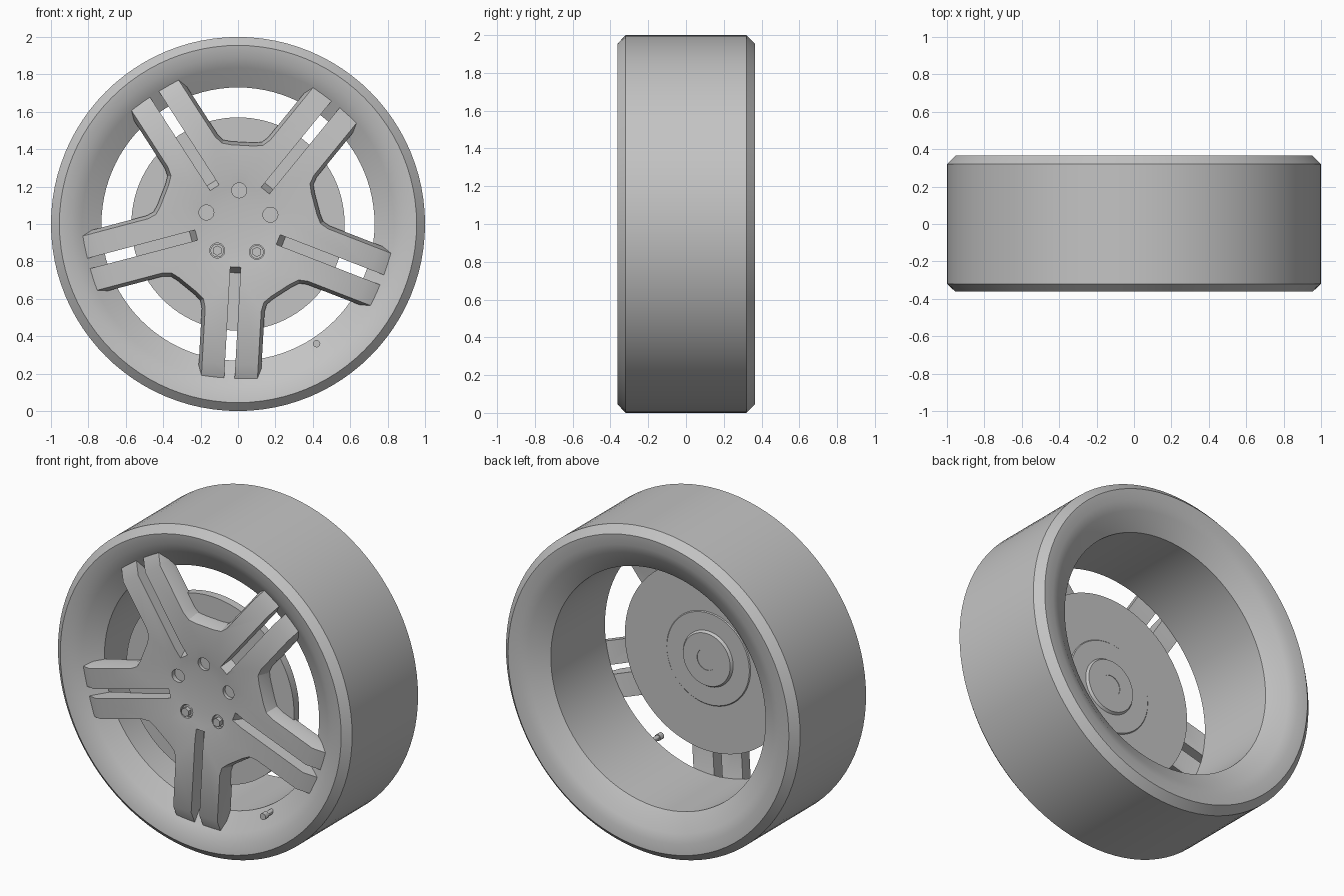
import bpy, bmesh, math
from mathutils import Matrix

if "Cube" in bpy.data.objects:
    bpy.data.objects.remove(bpy.data.objects["Cube"])

grey = bpy.data.materials.new("plain_grey")
grey.use_nodes = True
grey.diffuse_color = (0.55, 0.55, 0.55, 1)
grey.node_tree.nodes["Principled BSDF"].inputs["Base Color"].default_value = grey.diffuse_color


def finish(name, bm):
    """Turn a bmesh into a named grey object."""
    bmesh.ops.remove_doubles(bm, verts=bm.verts, dist=1e-5)
    bmesh.ops.recalc_face_normals(bm, faces=bm.faces)
    mesh = bpy.data.meshes.new(name)
    bm.to_mesh(mesh)
    bm.free()
    mesh.materials.append(grey)
    obj = bpy.data.objects.new(name, mesh)
    bpy.context.collection.objects.link(obj)
    return obj


def lathe(name, profile, steps=96):
    """Spin a closed (radius, y) profile around the axle."""
    bm = bmesh.new()
    rings = []
    for i in range(steps):
        a = math.tau * i / steps
        rings.append([bm.verts.new((r * math.cos(a), y, 1 + r * math.sin(a))) for r, y in profile])
    n = len(profile)
    for i in range(steps):
        p, q = rings[i], rings[(i + 1) % steps]
        for j in range(n):
            k = (j + 1) % n
            if profile[j][0] or profile[k][0]:
                bm.faces.new((p[j], p[k], q[k], q[j]))
    bmesh.ops.dissolve_degenerate(bm, dist=1e-6, edges=bm.edges)
    return finish(name, bm)


def rod(name, x, z, radius, y0, y1, sides=24):
    """Cylinder along y."""
    bm = bmesh.new()
    m = Matrix.Translation((x, (y0 + y1) / 2, z)) @ Matrix.Rotation(math.pi / 2, 4, "X")
    bmesh.ops.create_cone(bm, cap_ends=True, segments=sides, radius1=radius, radius2=radius,
                          depth=y1 - y0, matrix=m)
    return finish(name, bm)


def polar(a, u, w, y):
    """Point u along and w across the spoke at angle a."""
    return (u * math.cos(a) - w * math.sin(a), y, 1 + u * math.sin(a) + w * math.cos(a))


def slot_cutter(a, half_width):
    """Long box along a spoke, with a sloping inner end."""
    bm = bmesh.new()
    side = [(0.2, -0.42), (0.9, -0.42), (0.9, -0.2), (0.29, -0.2)]
    lo, hi = ([bm.verts.new(polar(a, u, w, y)) for u, y in side] for w in (-half_width, half_width))
    bm.faces.new(lo)
    bm.faces.new(hi)
    for i in range(4):
        k = (i + 1) % 4
        bm.faces.new((lo[i], lo[k], hi[k], hi[i]))
    return finish("slot_cutter", bm)


def cut(target, cutter):
    """Subtract the cutter and remove it."""
    mod = target.modifiers.new("cut", "BOOLEAN")
    mod.operation = "DIFFERENCE"
    mod.solver = "EXACT"
    mod.object = cutter
    bpy.context.view_layer.objects.active = target
    bpy.ops.object.modifier_apply(modifier=mod.name)
    bpy.data.objects.remove(cutter)


# Tyre and rim in one ring: tread, chamfers, side walls, lips and barrel
lathe("tyre_and_rim", [
    (1, -0.32), (1, 0.32), (0.955, 0.365), (0.89, 0.36), (0.835, 0.34), (0.73, 0.27),
    (0.73, -0.255), (0.835, -0.32), (0.89, -0.352), (0.955, -0.362)])

# Brake disc with its central hat
lathe("brake_disc", [
    (0, -0.27), (0.57, -0.27), (0.57, -0.22), (0.285, -0.22), (0.28, -0.215), (0.17, -0.215),
    (0.16, -0.2), (0.065, -0.2), (0.065, -0.203), (0, -0.203)])

# Spoke star: five broad spokes around a common hub
FACE, BEND, WIDE = -0.355, 0.75, 0.168
half = [(BEND, WIDE), (0.46, WIDE), (0.42, 0.178), (0.39, 0.21)]
outline = [(u, -w) for u, w in reversed(half)] + half
angles = [math.radians(266.8 + 72 * i) for i in range(5)]
bm = bmesh.new()
hub_loop, tips = [], []
for a in angles:
    loop = [bm.verts.new(polar(a, u, w, FACE)) for u, w in outline]
    hub_loop += loop
    ends = [bm.verts.new(polar(a, 0.88, w, -0.285)) for w in (-WIDE, WIDE)]
    tips.append((loop[3], *ends, loop[4]))
back = [bm.faces.new(hub_loop)] + [bm.faces.new(t) for t in tips]
bm.normal_update()
res = bmesh.ops.extrude_face_region(bm, geom=back, use_keep_orig=True)
front = [g for g in res["geom"] if isinstance(g, bmesh.types.BMFace)]
for v in {v for f in back for v in f.verts}:
    v.co.y += 0.1
bm.normal_update()
# Sloping flanks
ring = bmesh.ops.inset_region(bm, faces=front, thickness=0.018, depth=0, use_even_offset=True)["faces"]
top = {v for f in front for v in f.verts}
for v in {v for f in ring for v in f.verts} - top:
    v.co.y += 0.06
spokes = finish("spoke_star", bm)

# Slots that split the spokes
for a in angles:
    cut(spokes, slot_cutter(a, 0.028))

# Shallow dish in the hub and five bolt holes
cut(spokes, lathe("dish_cutter", [
    (0, -0.333), (0.13, -0.335), (0.2, -0.342), (0.325, -0.358), (0.325, -0.42), (0, -0.42)], 64))
for i in range(5):
    a = math.radians(88 + 72 * i)
    x, _, z = polar(a, 0.18, 0, 0)
    cut(spokes, rod("bolt_hole_cutter", x, z, 0.04, -0.43, -0.315))
    if i in (2, 3):
        rod(f"bolt_washer_{i}", x, z, 0.036, -0.33, -0.31)
        rod(f"bolt_head_{i}", x, z, 0.027, -0.355, -0.31, 6)

# Tyre valve
rod("valve_stem", 0.42, 0.36, 0.015, -0.34, -0.26, 12)
rod("valve_cap", 0.42, 0.36, 0.02, -0.36, -0.325, 12)

# Smooth shading with crisp edges
bpy.ops.object.select_all(action="DESELECT")
for obj in bpy.context.collection.objects:
    if obj.type == "MESH":
        obj.select_set(True)
        bpy.context.view_layer.objects.active = obj
bpy.ops.object.shade_smooth_by_angle(angle=math.radians(30))
